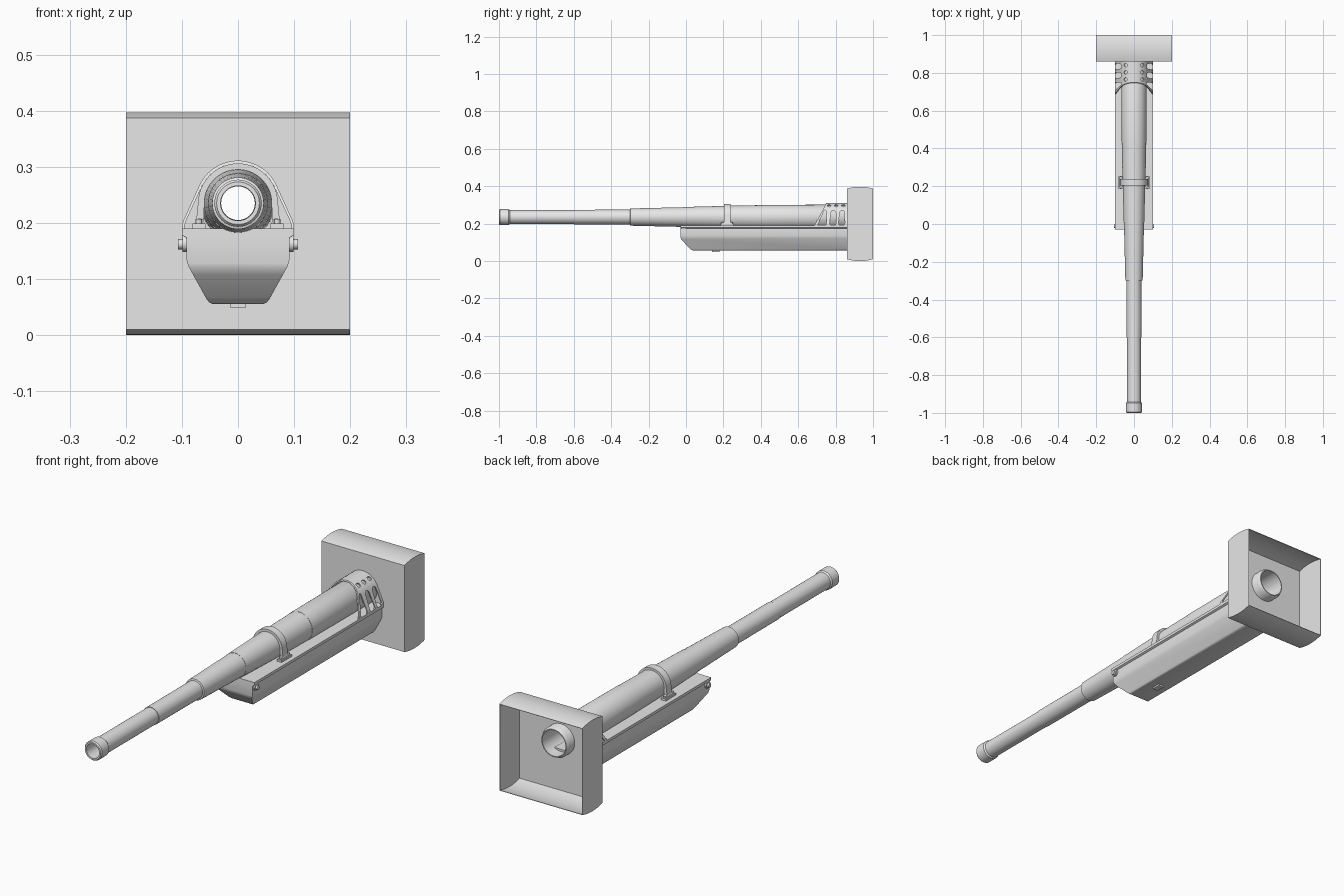
import bpy, bmesh, math
from mathutils import Vector

if "Cube" in bpy.data.objects:
    bpy.data.objects.remove(bpy.data.objects["Cube"])

AXIS_Z = 0.235
grey = bpy.data.materials.new("plain_grey")
grey.diffuse_color = (0.8, 0.8, 0.8, 1)
grey.use_nodes = True
grey.node_tree.nodes["Principled BSDF"].inputs["Base Color"].default_value = grey.diffuse_color


def make(name, bm, angle=30):
    bmesh.ops.recalc_face_normals(bm, faces=bm.faces)
    me = bpy.data.meshes.new(name)
    bm.to_mesh(me)
    bm.free()
    ob = bpy.data.objects.new(name, me)
    me.materials.append(grey)
    bpy.context.collection.objects.link(ob)
    smooth(ob, angle)
    return ob


def activate(ob):
    bpy.ops.object.select_all(action='DESELECT')
    ob.select_set(True)
    bpy.context.view_layer.objects.active = ob


def smooth(ob, angle=30):
    activate(ob)
    bpy.ops.object.shade_smooth_by_angle(angle=math.radians(angle))


def prism(bm, pts, to3, a, b):
    """Closed polygon pts extruded between a and b; to3 maps (u, v, depth) to 3D."""
    ra = [bm.verts.new(to3(u, v, a)) for u, v in pts]
    rb = [bm.verts.new(to3(u, v, b)) for u, v in pts]
    n = len(pts)
    for i in range(n):
        bm.faces.new((ra[i], ra[(i + 1) % n], rb[(i + 1) % n], rb[i]))
    bm.faces.new(ra[::-1])
    bm.faces.new(rb)


def along_y(u, v, d):
    return (u, d, v)


def along_x(u, v, d):
    return (d, u, v)


def box(bm, x0, x1, y0, y1, z0, z1):
    prism(bm, [(x0, z0), (x1, z0), (x1, z1), (x0, z1)], along_y, y0, y1)


def circle(cu, cv, r, n=16):
    return [(cu + r * math.cos(2 * math.pi * i / n), cv + r * math.sin(2 * math.pi * i / n)) for i in range(n)]


def lathe(name, profile, n=48):
    """Closed (y, radius) profile turned about the gun axis."""
    bm = bmesh.new()
    rings = []
    for y, r in profile:
        rings.append([bm.verts.new((x, y, z)) for x, z in circle(0, AXIS_Z, r, n)])
    for a, b in zip(rings, rings[1:] + rings[:1]):
        for i in range(n):
            j = (i + 1) % n
            bm.faces.new((a[i], a[j], b[j], b[i]))
    return make(name, bm)


def cut(ob, cutter):
    activate(ob)
    m = ob.modifiers.new("cut", 'BOOLEAN')
    m.operation, m.solver, m.object = 'DIFFERENCE', 'EXACT', cutter
    bpy.ops.object.modifier_apply(modifier=m.name)
    bpy.data.objects.remove(cutter)
    smooth(ob)


def solidify(ob, t):
    activate(ob)
    m = ob.modifiers.new("thickness", 'SOLIDIFY')
    m.thickness, m.offset = t, -1
    bpy.ops.object.modifier_apply(modifier=m.name)


def arch(r, deg, legs):
    """Inverted U in x/z: arc on top, then straight legs to the given points."""
    right = list(reversed(legs))
    pts = [(x, z) for x, z in right]
    n = 24
    for i in range(n + 1):
        a = math.radians(deg + (180 - 2 * deg) * i / n)
        pts.append((r * math.cos(a), AXIS_Z + r * math.sin(a)))
    return pts + [(-x, z) for x, z in legs]


# Barrel with muzzle band, stepped tube, tapered rear and hollow bore
lathe("barrel", [
    (-1.0, 0.031), (-1.0, 0.038), (-0.995, 0.042), (-0.948, 0.042), (-0.942, 0.037),
    (-0.60, 0.037), (-0.60, 0.039), (-0.30, 0.0395), (-0.298, 0.046), (-0.02, 0.0525),
    (-0.02, 0.0535), (0.22, 0.060), (0.22, 0.061), (0.42, 0.064), (0.42, 0.065),
    (0.895, 0.067), (0.91, 0.060), (0.91, 0.056), (0.70, 0.052), (0.60, 0.03)])

# Square mount shield: bowed top and bottom, open at the back
bm = bmesh.new()
side = []
for i in range(13):
    t = i / 12
    side.append((0.86 + 0.14 * t, 0.387 + 0.01 * (1 - (2 * t - 1) ** 2)))
side = [(y, 0.397 - z) for y, z in reversed(side)] + side
prism(bm, side, along_x, -0.2, 0.2)
bmesh.ops.recalc_face_normals(bm, faces=bm.faces)
back = [f for f in bm.faces if f.normal.y > 0.95]
bmesh.ops.delete(bm, geom=back, context='FACES')
shield = make("mount_shield", bm)
solidify(shield, 0.003)
bm = bmesh.new()
prism(bm, circle(0, AXIS_Z, 0.061, 48), along_y, 0.8, 0.95)
cut(shield, make("barrel_hole", bm))

# Cradle trough under the barrel, nose trimmed by successive planes
half = [(0.1, 0.19), (0.1, 0.178), (0.092, 0.174), (0.092, 0.135), (0.088, 0.122),
        (0.056, 0.064), (0.051, 0.058), (0.044, 0.055)]
bm = bmesh.new()
prism(bm, half + [(-x, z) for x, z in reversed(half)], along_y, -0.03, 0.861)
nose = [(-0.03, 0.128), (-0.026, 0.117), (-0.018, 0.107), (0.02, 0.067), (0.03, 0.059), (0.043, 0.055)]
for (y0, z0), (y1, z1) in zip(nose, nose[1:]):
    geom = bm.verts[:] + bm.edges[:] + bm.faces[:]
    bmesh.ops.bisect_plane(bm, geom=geom, plane_co=(0, y0, z0),
                           plane_no=Vector((0, z1 - z0, y0 - y1)).normalized(), clear_outer=True)
    bmesh.ops.holes_fill(bm, edges=[e for e in bm.edges if e.is_boundary])
make("cradle", bm)

# Small plate beneath the cradle
bm = bmesh.new()
box(bm, -0.013, 0.013, 0.14, 0.18, 0.048, 0.056)
make("belly_plate", bm)

# Lugs on both sides of the cradle nose
bm = bmesh.new()
for s in (-1, 1):
    prism(bm, circle(-0.012, 0.163, 0.015), along_x, s * 0.088, s * 0.099)
    prism(bm, circle(-0.012, 0.162, 0.009), along_x, s * 0.099, s * 0.107)
make("nose_lugs", bm)

# Vented rear sleeve: flared arch with a swept front edge
edge = [(0.178, 0.682), (0.20, 0.692), (0.267, 0.728), (0.295, 0.742), (0.312, 0.75)]


def front_y(z):
    for (z0, y0), (z1, y1) in zip(edge, edge[1:]):
        if z <= z1:
            return y0 + (y1 - y0) * (z - z0) / (z1 - z0)
    return edge[-1][1]


outer = arch(0.076, 25, [(0.097, 0.205), (0.1, 0.197), (0.1, 0.178)])
inner = arch(0.071, 25, [(0.092, 0.205), (0.095, 0.196), (0.095, 0.178)])
bm = bmesh.new()
loops = []
for pts, rear in ((outer, False), (outer, True), (inner, True), (inner, False)):
    loops.append([bm.verts.new((x, 0.861 if rear else front_y(z), z)) for x, z in pts])
for a, b in zip(loops, loops[1:] + loops[:1]):
    for i in range(len(a) - 1):
        bm.faces.new((a[i], a[i + 1], b[i + 1], b[i]))
for end in (0, -1):
    bm.faces.new([lp[end] for lp in loops])
sleeve = make("vented_sleeve", bm)

bm = bmesh.new()
slots = [[(0.703, 0.192), (0.747, 0.192), (0.75, 0.2), (0.75, 0.268), (0.745, 0.274), (0.739, 0.27)]]
for y in (0.785, 0.832):
    top = [(y + 0.003 + 0.013 * math.cos(a), 0.257 + 0.013 * math.sin(a))
           for a in (math.pi * i / 8 for i in range(9))]
    slots.append(top + [(y - 0.017, 0.2), (y - 0.012, 0.192), (y + 0.012, 0.192), (y + 0.017, 0.2)])
for s in (-1, 1):
    for pts in slots:
        prism(bm, pts, along_x, s * 0.04, s * 0.13)
    # Round vents drilled radially near the top
    c, d = s * math.cos(math.radians(54)), math.sin(math.radians(54))
    for y in (0.765, 0.803, 0.841):
        prism(bm, circle(0, y, 0.010),
              lambda u, v, r: (c * r + d * u, v, AXIS_Z + d * r - c * u), 0.06, 0.09)
cut(sleeve, make("vent_cutter", bm))

# Clamp band over the barrel with bolted feet
bm = bmesh.new()
o = arch(0.071, 8, [(0.076, 0.188)])
i_ = arch(0.060, 8, [(0.062, 0.188)])
fr = [[bm.verts.new((x, y, z)) for x, z in p] for p, y in ((o, 0.203), (o, 0.237), (i_, 0.237), (i_, 0.203))]
for a, b in zip(fr, fr[1:] + fr[:1]):
    for k in range(len(a) - 1):
        bm.faces.new((a[k], a[k + 1], b[k + 1], b[k]))
make("clamp_band", bm)
bm = bmesh.new()
for s in (-1, 1):
    x0, x1 = sorted((s * 0.058, s * 0.081))
    box(bm, x0, x1, 0.185, 0.255, 0.186, 0.199)
    for y in (0.194, 0.246):
        prism(bm, circle(s * 0.07, y, 0.006, 12), lambda u, v, d: (u, v, d), 0.197, 0.207)
    prism(bm, circle(s * 0.068, 0.2, 0.008), along_y, 0.195, 0.245)
make("clamp_feet", bm)
